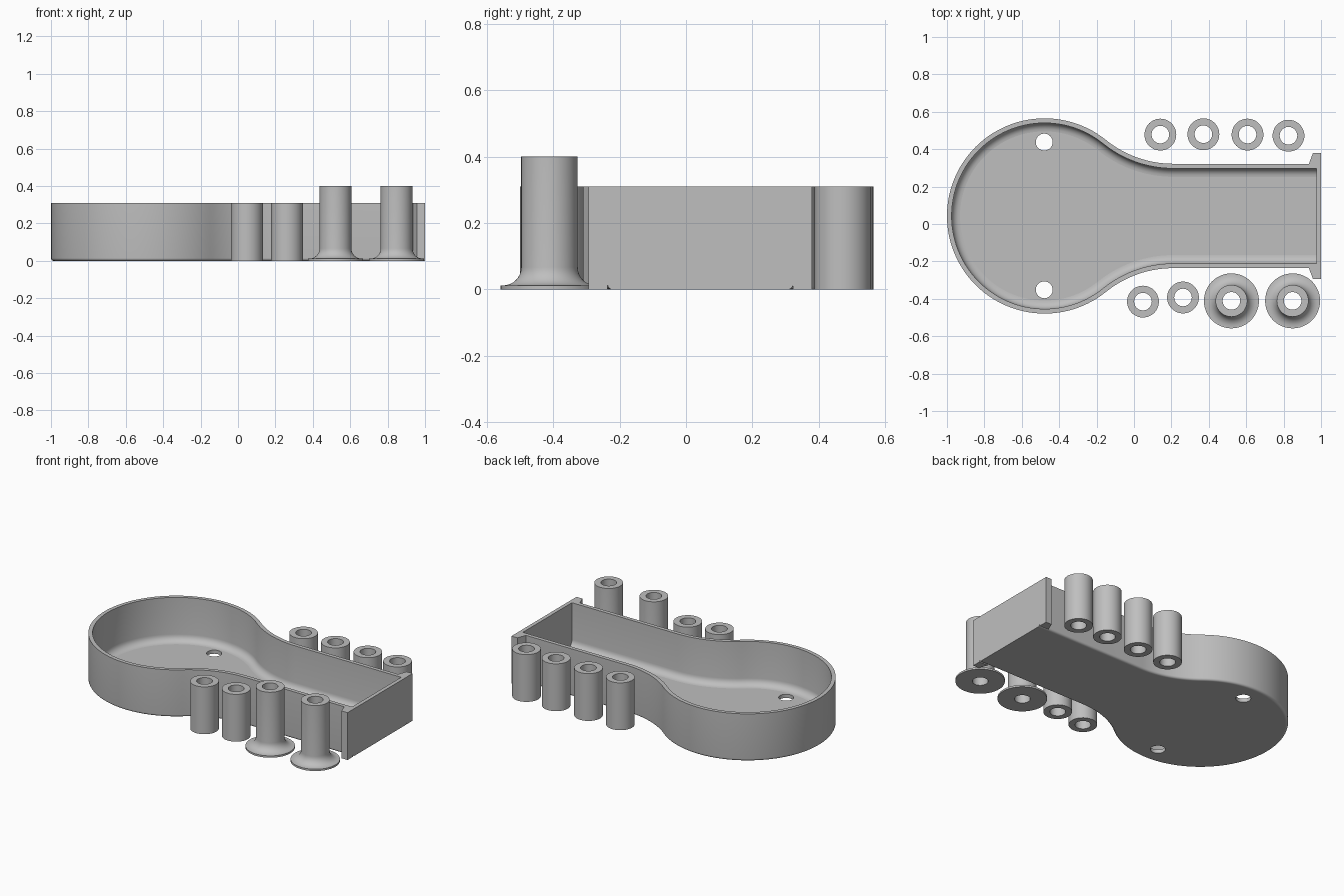
import bpy, bmesh, math

if "Cube" in bpy.data.objects:
    bpy.data.objects.remove(bpy.data.objects["Cube"])

CY = 0.043            # symmetry line of the tray
CX, R = -0.478, 0.522 # round end
HALF = 0.279          # half width of the neck
XF, RF = 0.21, 0.573  # concave blend between round end and neck
WALL, FLOOR, H = 0.025, 0.024, 0.31

grey = bpy.data.materials.new("plain grey")
grey.diffuse_color = (0.52, 0.52, 0.52, 1)
grey.use_nodes = True
grey.node_tree.nodes["Principled BSDF"].inputs["Base Color"].default_value = grey.diffuse_color


def make_object(name, bm):
    bmesh.ops.recalc_face_normals(bm, faces=bm.faces)
    me = bpy.data.meshes.new(name)
    bm.to_mesh(me)
    bm.free()
    me.materials.append(grey)
    ob = bpy.data.objects.new(name, me)
    bpy.context.collection.objects.link(ob)
    return ob


def select(ob):
    bpy.ops.object.select_all(action='DESELECT')
    ob.select_set(True)
    bpy.context.view_layer.objects.active = ob


def smooth(ob):
    select(ob)
    bpy.ops.object.shade_smooth_by_angle(angle=math.radians(32))
    for p in ob.data.polygons:          # large level faces stay flat
        if abs(p.normal.z) > 0.9999:
            p.use_smooth = False


def outline(d, x_end):
    """Tray outline moved inward by d, counter-clockwise."""
    yc = HALF + RF
    a = math.atan2(yc, XF - CX)
    upper = [(x_end, HALF - d)]
    for i in range(17):                 # concave blend
        t = -math.pi / 2 - (math.pi / 2 - a) * i / 16
        upper.append((XF + (RF + d) * math.cos(t), yc + (RF + d) * math.sin(t)))
    for i in range(1, 41):              # round end, up to its far point
        t = a + (math.pi - a) * i / 40
        upper.append((CX + (R - d) * math.cos(t), (R - d) * math.sin(t)))
    lower = [(x, -y) for x, y in reversed(upper[:-1])]
    return [(x, y + CY) for x, y in upper + lower]


def loft(bm, rings, closed=False):
    n = len(rings[0])
    pairs = list(zip(rings, rings[1:]))
    if closed:
        pairs.append((rings[-1], rings[0]))
    for a, b in pairs:
        for i in range(n):
            j = (i + 1) % n
            bm.faces.new((a[i], a[j], b[j], b[i]))


# Tray: rounded bottom edge, wall, rim, inner fillet, floor
edge, fil, seg = 0.015, 0.045, 6
quarter = [math.pi / 2 * i / seg for i in range(seg + 1)]
section = [(edge * (1 - math.sin(t)), edge * (1 - math.cos(t)), 1.0) for t in quarter]
section += [(0, H, 1.0), (WALL, H, 1 - WALL)]
section += [(WALL + fil * (1 - math.cos(t)), FLOOR + fil * (1 - math.sin(t)), 1 - WALL)
            for t in quarter]
bm = bmesh.new()
rings = [[bm.verts.new((x, y, z)) for x, y in outline(d, xe)] for d, z, xe in section]
loft(bm, rings)
bm.faces.new(rings[0])
bm.faces.new(rings[-1])
tray = make_object("tray", bm)

# Two screw holes through the floor
for s in (-1, 1):
    bpy.ops.mesh.primitive_cylinder_add(vertices=40, radius=0.045, depth=0.2,
                                        location=(CX - 0.002, CY + s * 0.395, 0))
    cutter = bpy.context.object
    cutter.name = "hole_cutter"
    cutter.hide_render = True
    select(tray)
    mod = tray.modifiers.new("hole", 'BOOLEAN')
    mod.operation, mod.solver, mod.object = 'DIFFERENCE', 'EXACT', cutter
    bpy.ops.object.modifier_apply(modifier=mod.name)
    bpy.data.objects.remove(cutter)
smooth(tray)

# Tapered ears on both sides of the end wall
for s, label in ((-1, "front"), (1, "back")):
    bm = bmesh.new()
    pts = [(0.935, HALF), (0.957, 0.337), (1.0, 0.337), (1.0, HALF)]
    ring = [[bm.verts.new((x, CY + s * y, z)) for x, y in pts] for z in (0, H)]
    loft(bm, ring)
    bm.faces.new(ring[0])
    bm.faces.new(ring[1])
    make_object("end_ear_" + label, bm)


def lathe(name, profile, x, y, n=48):
    """Closed (radius, z) profile turned about a vertical axis."""
    bm = bmesh.new()
    rings = [[bm.verts.new((x + r * math.cos(2 * math.pi * i / n),
                            y + r * math.sin(2 * math.pi * i / n), z))
              for i in range(n)] for r, z in profile]
    loft(bm, rings, closed=True)
    smooth(make_object(name, bm))


# Plain spacer tubes
HOLE, TUBE = 0.047, 0.085
plain = [(HOLE, 0), (TUBE, 0), (TUBE, H), (HOLE, H)]
for x, y in [(0.141, 0.478), (0.371, 0.48), (0.607, 0.478), (0.826, 0.472),
             (0.048, -0.415), (0.262, -0.393)]:
    lathe("spacer_tube", plain, x, y)

# Taller tubes with a flared foot
FOOT, LIP, TALL, FLARE = 0.147, 0.012, 0.40, 0.055
flared = [(HOLE, 0), (FOOT, 0), (FOOT, LIP)]
for i in range(9):
    t = math.pi / 2 * i / 8
    flared.append((TUBE + FLARE * (1 - math.sin(t)), LIP + FLARE * (1 - math.cos(t))))
flared += [(TUBE, TALL), (HOLE, TALL)]
for x in (0.521, 0.848):
    lathe("flared_tube", flared, x, -0.411)
